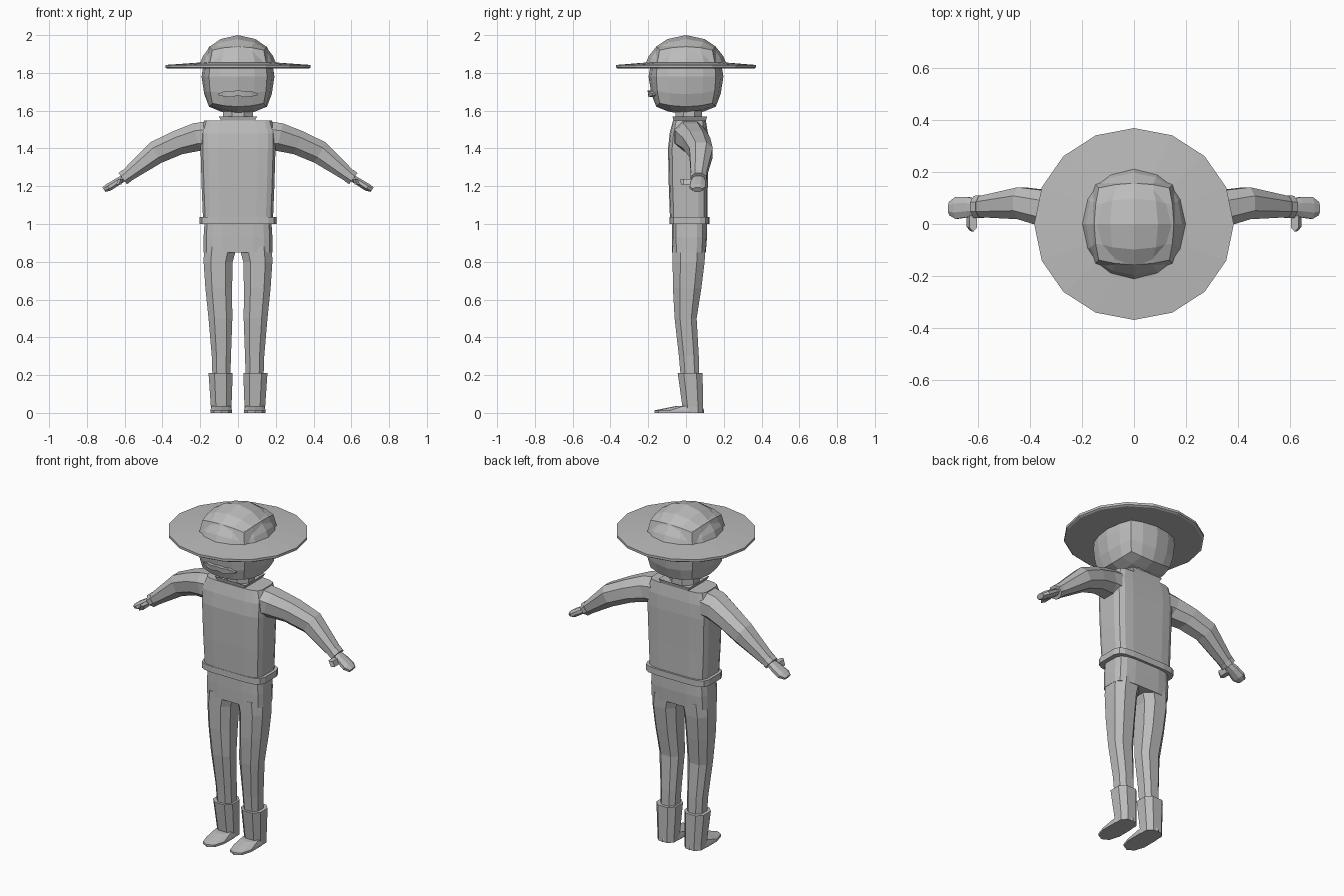
import bpy, bmesh, math
from mathutils import Vector

grey = bpy.data.materials.new("plain grey")
grey.diffuse_color = (0.5, 0.5, 0.5, 1)


def finish(name, bm):
    bmesh.ops.recalc_face_normals(bm, faces=bm.faces)
    me = bpy.data.meshes.new(name)
    bm.to_mesh(me)
    bm.free()
    me.materials.append(grey)
    ob = bpy.data.objects.new(name, me)
    bpy.context.collection.objects.link(ob)
    return ob


def loft(name, rings, n=8, p=2.0, s=1, phase=0.5):
    """Rings are (x, y, z, half width, half depth, tilt in degrees); s=-1 mirrors."""
    bm = bmesh.new()
    loops = []
    for x, y, z, hu, hv, *tilt in rings:
        t = math.radians(tilt[0]) if tilt else 0
        loop = []
        for i in range(n):
            a = 2 * math.pi * (i + phase) / n
            c, d = math.cos(a), math.sin(a)
            u = math.copysign(abs(c) ** (2 / p), c) * hu
            v = math.copysign(abs(d) ** (2 / p), d) * hv
            loop.append(bm.verts.new((s * (x + u * math.cos(t)), y + v, z + u * math.sin(t))))
        loops.append(loop)
    for a, b in zip(loops, loops[1:]):
        for i in range(n):
            j = (i + 1) % n
            bm.faces.new((a[i], a[j], b[j], b[i]))
    bm.faces.new(loops[0])
    bm.faces.new(loops[-1])
    return finish(name, bm)


def round_cube(name, centre, half, box, floor=None):
    """Subdivided cube pulled towards a sphere; floor keeps only the upper half."""
    bm = bmesh.new()
    bmesh.ops.create_cube(bm, size=2)
    bmesh.ops.subdivide_edges(bm, edges=bm.edges[:], cuts=3, use_grid_fill=True)
    if floor is not None:
        bmesh.ops.delete(bm, geom=[v for v in bm.verts if v.co.z < -0.01], context='VERTS')
    for v in bm.verts:
        q = v.co.normalized().lerp(v.co, box)
        v.co = Vector(c + h * k for c, h, k in zip(centre, half, q))
        if floor is not None:
            v.co.z = max(v.co.z, floor)
    return finish(name, bm)


# head and hat
round_cube("head", (0, 0, 1.78), (0.193, 0.198, 0.2), 0.3)
round_cube("hat_crown", (0, 0, 1.8), (0.207, 0.22, 0.2), 0.0, floor=1.835)
loft("hat_brim", [(0, 0, 1.822, 0.375, 0.36), (0, 0, 1.828, 0.385, 0.37),
                  (0, 0, 1.842, 0.385, 0.37), (0, 0, 1.855, 0.2, 0.21)], n=16, phase=0)

# moustache: a curved strip along the front of the face
bm = bmesh.new()
cols = []
for x, top, low in [(-0.105, 1.69, 1.682), (-0.07, 1.704, 1.674), (-0.035, 1.702, 1.672), (0, 1.708, 1.68),
                    (0.035, 1.702, 1.672), (0.07, 1.704, 1.674), (0.105, 1.69, 1.682)]:
    y = -0.2 + 2.2 * x * x
    cols.append([bm.verts.new(c) for c in ((x, y, low), (x, y - 0.004, top), (x, y + 0.035, top), (x, y + 0.035, low))])
for a, b in zip(cols, cols[1:]):
    for i in range(4):
        j = (i + 1) % 4
        bm.faces.new((a[i], a[j], b[j], b[i]))
bm.faces.new(cols[0])
bm.faces.new(cols[-1])
finish("moustache", bm)

# neck and flared collar
loft("neck", [(0, 0.015, 1.52, 0.085, 0.075), (0, 0.015, 1.62, 0.085, 0.075)])
loft("collar", [(0, 0.02, 1.53, 0.11, 0.115), (0, 0.02, 1.57, 0.145, 0.13), (0, 0.02, 1.555, 0.11, 0.1)], n=4)

# shirt, belt and hips
loft("shirt", [(0, 0.015, 1.01, 0.186, 0.1), (0, 0.012, 1.2, 0.194, 0.104), (0, 0.012, 1.4, 0.2, 0.108),
               (0, 0.015, 1.48, 0.2, 0.102), (0, 0.018, 1.547, 0.18, 0.088)], n=16, p=5)
loft("belt", [(0, 0.019, 1.0, 0.205, 0.107), (0, 0.019, 1.037, 0.205, 0.107)], n=16, p=5)
loft("hips", [(0, 0.018, 1.02, 0.178, 0.094), (0, 0.018, 0.93, 0.184, 0.094),
              (0, 0.016, 0.85, 0.184, 0.09)], n=16, p=4)

for s, side in ((1, "left"), (-1, "right")):
    # sleeve, cuff, mitten hand and thumb
    loft(side + "_sleeve", [(0.16, 0.02, 1.465, 0.085, 0.09, 85), (0.22, 0.025, 1.46, 0.08, 0.088, 75),
                            (0.32, 0.055, 1.43, 0.07, 0.078, 67), (0.435, 0.08, 1.378, 0.066, 0.066, 60),
                            (0.6, 0.066, 1.247, 0.036, 0.042, 53)], s=s, p=2.3)
    loft(side + "_cuff", [(0.588, 0.067, 1.257, 0.041, 0.047, 53), (0.61, 0.066, 1.24, 0.04, 0.046, 53)], s=s)
    loft(side + "_hand", [(0.6, 0.065, 1.246, 0.02, 0.032, 56), (0.64, 0.065, 1.222, 0.021, 0.042, 56),
                          (0.685, 0.062, 1.194, 0.022, 0.046, 56), (0.71, 0.06, 1.182, 0.016, 0.028, 56)], s=s)
    loft(side + "_thumb", [(0.632, 0.015, 1.208, 0.015, 0.042), (0.62, 0.012, 1.238, 0.015, 0.042)], n=6, s=s, p=3)

    # trouser leg
    loft(side + "_trouser_leg", [(0.093, 0.016, 0.88, 0.092, 0.092), (0.105, 0.014, 0.8, 0.082, 0.09),
                                 (0.102, 0.006, 0.66, 0.075, 0.08), (0.093, -0.002, 0.5, 0.067, 0.062),
                                 (0.088, 0.015, 0.3, 0.054, 0.056), (0.088, 0.022, 0.18, 0.05, 0.052)], s=s, p=2.6)
    # boot shaft and foot
    loft(side + "_boot_shaft", [(0.092, 0.022, 0.21, 0.068, 0.07), (0.089, 0.036, 0.03, 0.058, 0.058),
                                (0.089, 0.036, 0.0, 0.058, 0.058)], s=s, p=2.6)
    loft(side + "_boot_foot", [(0.089, -0.036, 0.0, 0.06, 0.132), (0.089, -0.036, 0.013, 0.06, 0.132),
                               (0.089, 0.015, 0.036, 0.052, 0.07)], n=10, s=s, p=2.4)
